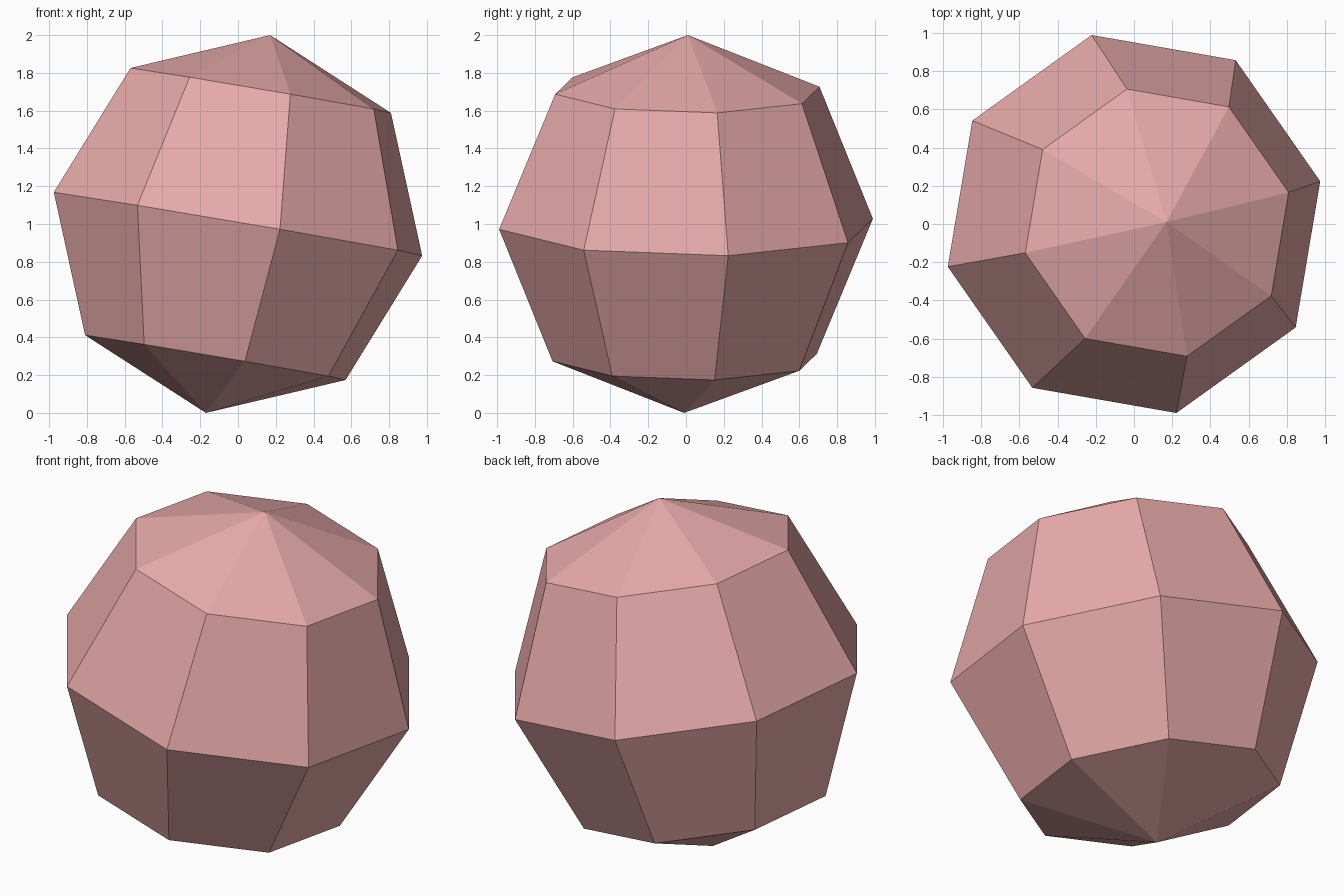
import bpy
from mathutils import Vector, Matrix

if "Cube" in bpy.data.objects:
    bpy.data.objects.remove(bpy.data.objects["Cube"])

# Tilted frame: pole axis and the direction of the first meridian
pole = Vector((0.17, 0.01, 1.0))
radius = pole.length
z = pole.normalized()
x = Vector((-0.972, -0.223, 0.171))
x = (x - z * x.dot(z)).normalized()
y = z.cross(x)
tilt = Matrix((x, y, z)).transposed().to_4x4()

# Faceted ball: eight meridians, four bands
bpy.ops.mesh.primitive_uv_sphere_add(segments=8, ring_count=4, radius=radius)
ball = bpy.context.object
ball.name = "faceted_ball"
ball.data.transform(Matrix.Translation((0, 0, 1)) @ tilt)
ball.data.shade_flat()

# Dusty pink surface
pink = bpy.data.materials.new("dusty_pink")
pink.diffuse_color = (0.8, 0.4, 0.4, 1.0)
pink.use_nodes = True
pink.node_tree.nodes["Principled BSDF"].inputs["Base Color"].default_value = pink.diffuse_color
ball.data.materials.append(pink)
